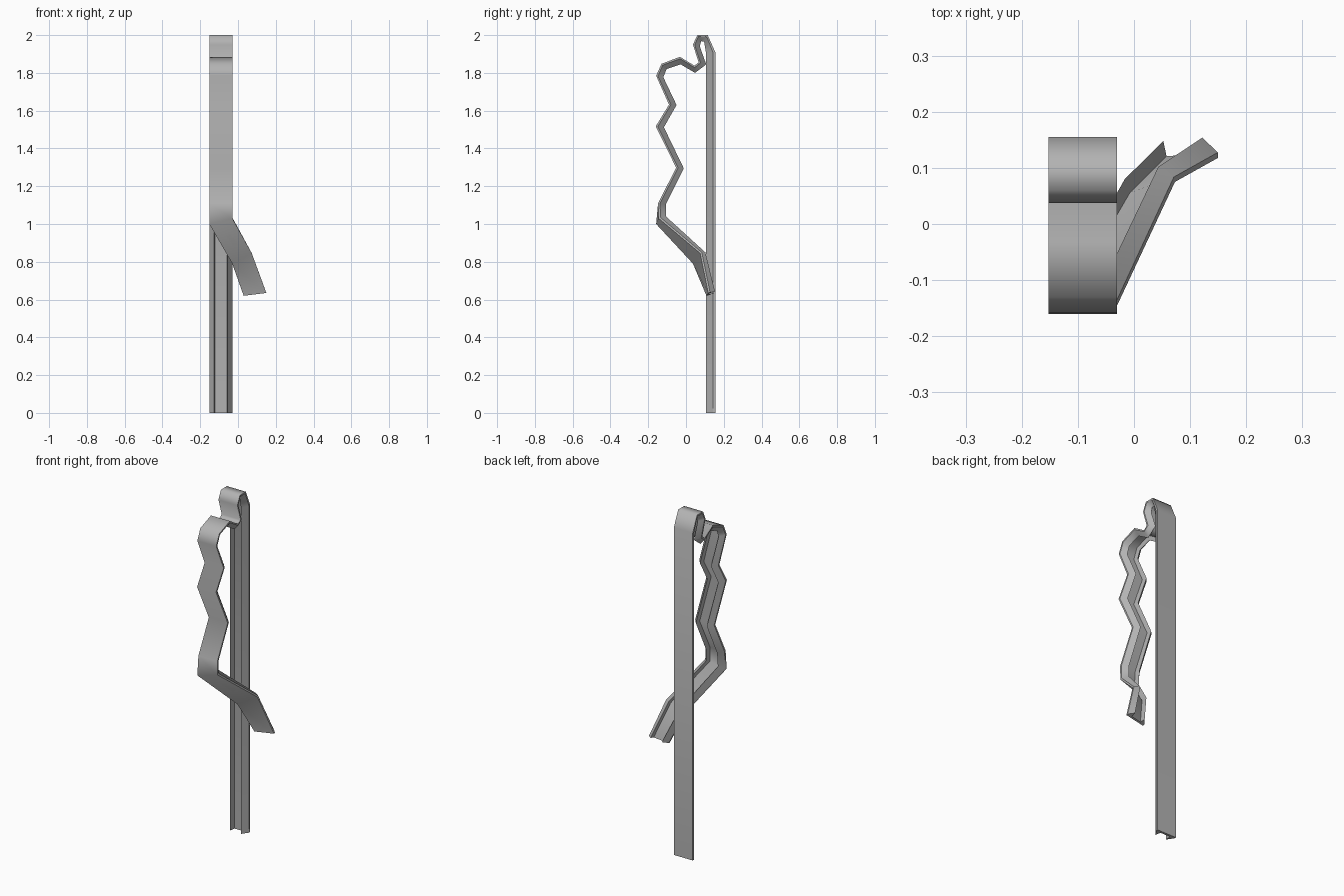
import bpy
import bmesh
from mathutils import Vector

cube = bpy.data.objects.get("Cube")
if cube:
    bpy.data.objects.remove(cube, do_unlink=True)

# Single metal finish
steel = bpy.data.materials.new("grey steel")
steel.use_nodes = True
grey = (0.45, 0.45, 0.45, 1)
steel.diffuse_color = grey
steel.node_tree.nodes["Principled BSDF"].inputs["Base Color"].default_value = grey

X_MIN, X_MAX = -0.152, -0.03

# Channel section: (across, depth) with two lips leaning inward
SECTION = [(0, 0), (1, 0), (1, .25), (.79, 1), (.76, .27), (.24, .27), (.21, 1), (0, .25)]

# Straight run of the strip: outer (y, z) and lip (y, z) at each bend
BENDS = [
    # back bar
    ((.155, 0), (.105, 0)),
    ((.155, 1.91), (.107, 1.90)),
    # spring loop
    ((.115, 2.0), (.096, 1.965)),
    ((.06, 2.0), (.08, 1.968)),
    ((.037, 1.95), (.073, 1.94)),
    ((.067, 1.855), (.107, 1.845)),
    ((.045, 1.838), (.048, 1.80)),
    # wavy arm
    ((-.032, 1.885), (-.028, 1.845)),
    ((-.13, 1.848), (-.103, 1.82)),
    ((-.158, 1.785), (-.12, 1.777)),
    ((-.09, 1.632), (-.05, 1.63)),
    ((-.16, 1.517), (-.117, 1.512)),
    ((-.052, 1.298), (-.012, 1.295)),
    ((-.148, 1.11), (-.106, 1.105)),
]
# Side-swept tail: outer edge at each side and the lip offset
TAIL = [
    ((X_MIN, -.158, 1.0), (X_MAX, -.145, 1.03), (0, .042, .016)),
    ((-.03, .037, .79), (.073, .075, .845), (-.008, .035, .017)),
    ((.03, .108, .62), (.15, .118, .635), (-.003, .038, .01)),
]


def straight_station(outer, lip):
    offset = (0, lip[0] - outer[0], lip[1] - outer[1])
    return (X_MIN, *outer), (X_MAX, *outer), offset


def sweep(name, stations):
    """Skin the channel section through the stations, smooth along the length only."""
    bm = bmesh.new()
    rings = []
    for a, b, offset in stations:
        a, b, offset = Vector(a), Vector(b), Vector(offset)
        rings.append([bm.verts.new(a.lerp(b, s) + offset * d) for s, d in SECTION])
    n = len(SECTION)
    for r0, r1 in zip(rings, rings[1:]):
        for i in range(n):
            j = (i + 1) % n
            bm.faces.new((r0[i], r0[j], r1[j], r1[i])).smooth = True
        for v0, v1 in zip(r0, r1):
            bm.edges.get((v0, v1)).smooth = False
    # Closed ends
    for ring in (rings[0], rings[-1]):
        cap = bm.faces.new(ring)
        for e in cap.edges:
            e.smooth = False
    bmesh.ops.recalc_face_normals(bm, faces=bm.faces)
    mesh = bpy.data.meshes.new(name)
    bm.to_mesh(mesh)
    bm.free()
    mesh.materials.append(steel)
    obj = bpy.data.objects.new(name, mesh)
    bpy.context.collection.objects.link(obj)
    return obj


sweep("clip_strip", [straight_station(*bend) for bend in BENDS] + TAIL)
